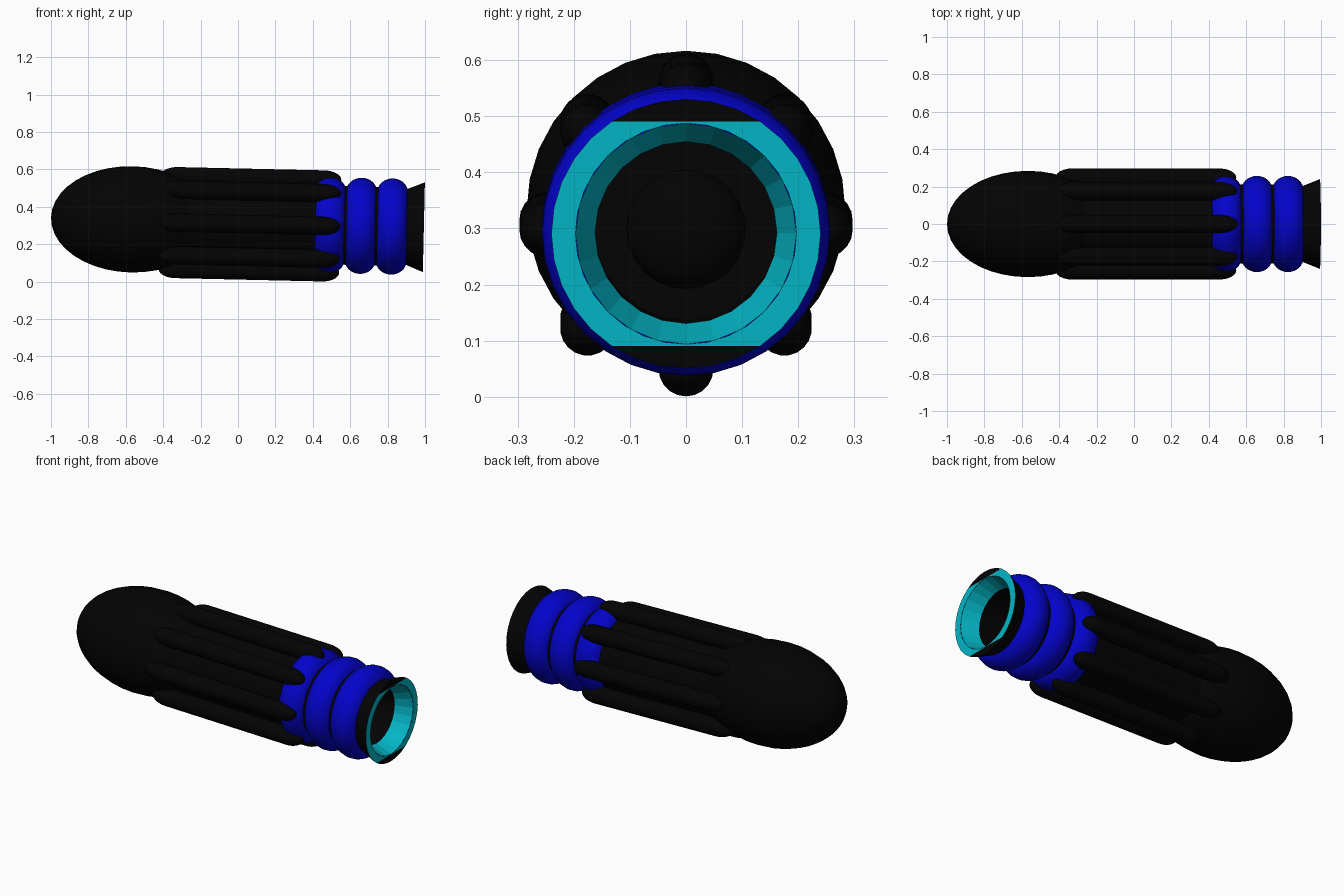
import bpy, bmesh, math
from mathutils import Matrix, Vector

cube = bpy.data.objects.get("Cube")
if cube:
    bpy.data.objects.remove(cube, do_unlink=True)


def material(name, colour):
    m = bpy.data.materials.new(name)
    m.use_nodes = True
    m.diffuse_color = (*colour, 1)
    m.node_tree.nodes["Principled BSDF"].inputs["Base Color"].default_value = (*colour, 1)
    return m


BLACK = material("black rubber", (0.001, 0.001, 0.001))
BLUE = material("blue plastic", (0.001, 0.001, 0.6))
CYAN = material("cyan trim", (0.001, 0.47, 0.57))

# The whole body lies along x and dips slightly toward +x
TILT = Matrix.Translation((0, 0, 0.313)) @ Matrix.Rotation(0.0225, 4, 'Y')


def finish(name, bm, mats, smooth=True, lift=0):
    bmesh.ops.remove_doubles(bm, verts=bm.verts, dist=1e-5)
    mesh = bpy.data.meshes.new(name)
    bm.to_mesh(mesh)
    bm.free()
    for m in mats:
        mesh.materials.append(m)
    mesh.transform(Matrix.Translation((0, 0, lift)) @ TILT)
    obj = bpy.data.objects.new(name, mesh)
    bpy.context.collection.objects.link(obj)
    bpy.ops.object.select_all(action='DESELECT')
    obj.select_set(True)
    bpy.context.view_layer.objects.active = obj
    if smooth:
        bpy.ops.object.shade_smooth_by_angle(angle=math.radians(35))
    return obj


def lathe_mesh(profile, segs=32):
    """Revolve (x, radius) points about the x axis."""
    bm = bmesh.new()
    verts = [bm.verts.new((x, 0, r)) for x, r in profile]
    edges = [bm.edges.new(pair) for pair in zip(verts, verts[1:])]
    bmesh.ops.spin(bm, geom=verts + edges, cent=(0, 0, 0), axis=(1, 0, 0),
                   angle=math.tau, steps=segs, use_merge=True)
    bmesh.ops.remove_doubles(bm, verts=bm.verts, dist=1e-5)
    return bm


def lathe(name, profile, mat, segs=32, smooth=True, inward=False, lift=0):
    bm = lathe_mesh(profile, segs)
    bmesh.ops.recalc_face_normals(bm, faces=bm.faces)
    # Orient open shells by their radial direction
    radial = sum(f.normal.dot(Vector((0, c.y, c.z))) * f.calc_area()
                 for f in bm.faces for c in [f.calc_center_median()])
    if (radial > 0) == inward:
        bmesh.ops.reverse_faces(bm, faces=bm.faces)
    return finish(name, bm, [mat], smooth, lift)


def arc(cx, cr, ax, ar, start, end, n):
    """Points of an elliptic arc in the (x, radius) plane, angles in degrees."""
    pts = []
    for i in range(n + 1):
        a = math.radians(start + (end - start) * i / n)
        pts.append((cx + ax * math.cos(a), max(cr + ar * math.sin(a), 0)))
    return pts


# Rounded end, and the long core the ribs and bands sit on
lathe("rounded_end", arc(-0.568, 0, 0.432, 0.284, 180, 0, 20), BLACK, lift=0.007)
lathe("core", [(-0.45, 0.21), (0.89, 0.21)], BLACK)

# Eight lengthwise grip ribs with rounded tips
rib_profile = arc(-0.33, 0, 0.09, 0.049, 180, 90, 6) + arc(0.455, 0, 0.092, 0.049, 90, 0, 8)
for i in range(8):
    rib = lathe_mesh(rib_profile, 20)
    bmesh.ops.recalc_face_normals(rib, faces=rib.faces)
    rib.transform(Matrix.Rotation(i * math.tau / 8, 4, 'X') @ Matrix.Translation((0, 0, 0.248)))
    finish(f"grip_rib_{i + 1}", rib, [BLACK], lift=-0.005)

# Three rounded blue bands
for i in range(3):
    lathe(f"blue_band_{i + 1}", arc(0.491 + i * 0.166, 0.182, 0.083, 0.075, 180, 0, 16), BLUE)

# Flared nozzle
lathe("flared_collar", [(0.885, 0.196), (0.994, 0.24)], BLACK)

# Flat rim, cyan with a black segment above and below
rim = lathe_mesh([(0.994, 0.197), (0.994, 0.24)])
for z in (-0.2, 0.2):
    bmesh.ops.bisect_plane(rim, geom=rim.verts[:] + rim.edges[:] + rim.faces[:],
                           plane_co=(0, 0, z), plane_no=(0, 0, 1))
for f in rim.faces:
    f.normal_update()
    if f.normal.x < 0:
        f.normal_flip()
    f.material_index = int(abs(f.calc_center_median().z) > 0.2)
finish("rim", rim, [CYAN, BLACK])

# Faceted cyan mouth and dark bore
lathe("mouth_cone", [(0.994, 0.197), (0.9, 0.162)], CYAN, 24, False, True)
lathe("bore", [(0.9, 0.162), (0.65, 0.162), (0.65, 0)], BLACK, 24, True, True)
lathe("bore_dome", arc(0.65, 0, 0.06, 0.106, 90, 0, 6), BLACK, 24)
